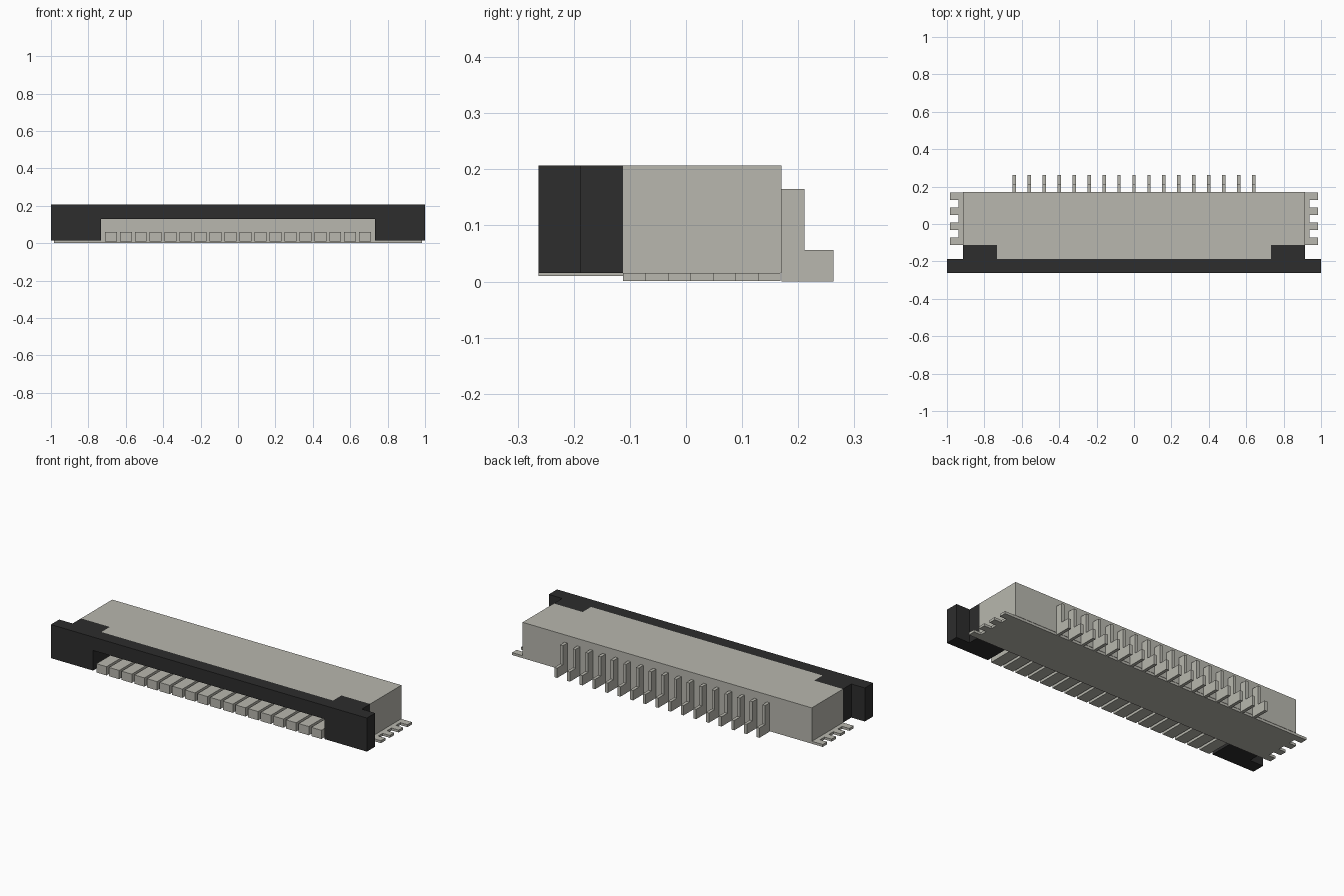
import bpy
import bmesh

cube = bpy.data.objects.get("Cube")
if cube:
    bpy.data.objects.remove(cube, do_unlink=True)


def material(name, color):
    mat = bpy.data.materials.new(name)
    mat.use_nodes = True
    mat.diffuse_color = color
    mat.node_tree.nodes["Principled BSDF"].inputs["Base Color"].default_value = color
    return mat


BEIGE = material("beige plastic", (0.48, 0.475, 0.425, 1))
BLACK = material("black plastic", (0.026, 0.026, 0.026, 1))


def prism(name, outline, axis, low, high, mat):
    """Extrude a flat outline along x, y or z."""
    place = {"x": lambda a, b, t: (t, a, b),
             "y": lambda a, b, t: (a, t, b),
             "z": lambda a, b, t: (a, b, t)}[axis]
    bm = bmesh.new()
    face = bm.faces.new([bm.verts.new(place(a, b, low)) for a, b in outline])
    top = bmesh.ops.extrude_face_region(bm, geom=[face])["geom"]
    shift = place(0, 0, high - low)
    bmesh.ops.translate(bm, vec=shift,
                        verts=[v for v in top if isinstance(v, bmesh.types.BMVert)])
    bmesh.ops.recalc_face_normals(bm, faces=bm.faces)
    mesh = bpy.data.meshes.new(name)
    bm.to_mesh(mesh)
    bm.free()
    mesh.materials.append(mat)
    obj = bpy.data.objects.new(name, mesh)
    bpy.context.collection.objects.link(obj)
    return obj


def box(name, x, y, z, mat):
    outline = [(x[0], y[0]), (x[1], y[0]), (x[1], y[1]), (x[0], y[1])]
    return prism(name, outline, "z", z[0], z[1], mat)


def mirrored(half):
    """Complete a right-hand outline with its mirror image."""
    return half + [(-x, y) for x, y in reversed(half)]


FRONT, BAR_BACK, TAB_BACK, BACK = -0.263, -0.188, -0.112, 0.17
BOTTOM, SLOT_TOP, TOP = 0.015, 0.13, 0.207
SLOT, SIDE = 0.733, 0.915
PITCH = 0.08

# Housing with a front lip overhanging the slot
box("housing", (-SIDE, SIDE), (TAB_BACK, BACK), (BOTTOM, TOP), BEIGE)
box("housing_lip", (-SLOT, SLOT), (BAR_BACK, TAB_BACK), (SLOT_TOP, TOP), BEIGE)

# Black locking bar, arched over the slot, with a tab at each end
prism("locking_bar", mirrored([(SLOT, SLOT_TOP), (SLOT, BOTTOM), (1, BOTTOM), (1, TOP)]),
      "y", FRONT, BAR_BACK, BLACK)
for side, label in ((1, "left"), (-1, "right")):
    box(label + "_locking_tab", sorted((side * SLOT, side * SIDE)),
        (BAR_BACK, TAB_BACK), (BOTTOM, TOP), BLACK)

# Base plate with comb-shaped sides
comb = []
for i in range(4):
    y = TAB_BACK + i * PITCH
    comb += [(0.938, y), (0.983, y), (0.983, y + PITCH / 2), (0.938, y + PITCH / 2)]
prism("base_plate", mirrored(comb[1:-1]), "z", 0.001, BOTTOM, BEIGE)

# Row of blocks in the slot
for i in range(18):
    x = (i - 8.5) * PITCH
    box(f"slot_block_{i + 1}", (x - 0.032, x + 0.032), (FRONT, TAB_BACK), (0.01, 0.06), BEIGE)

# Stepped pins along the back
step = [(BACK, 0), (0.263, 0), (0.263, 0.056), (0.211, 0.056), (0.211, 0.165), (BACK, 0.165)]
for i in range(17):
    x = (i - 8) * PITCH
    prism(f"back_pin_{i + 1}", step, "x", x - 0.009, x + 0.009, BEIGE)
